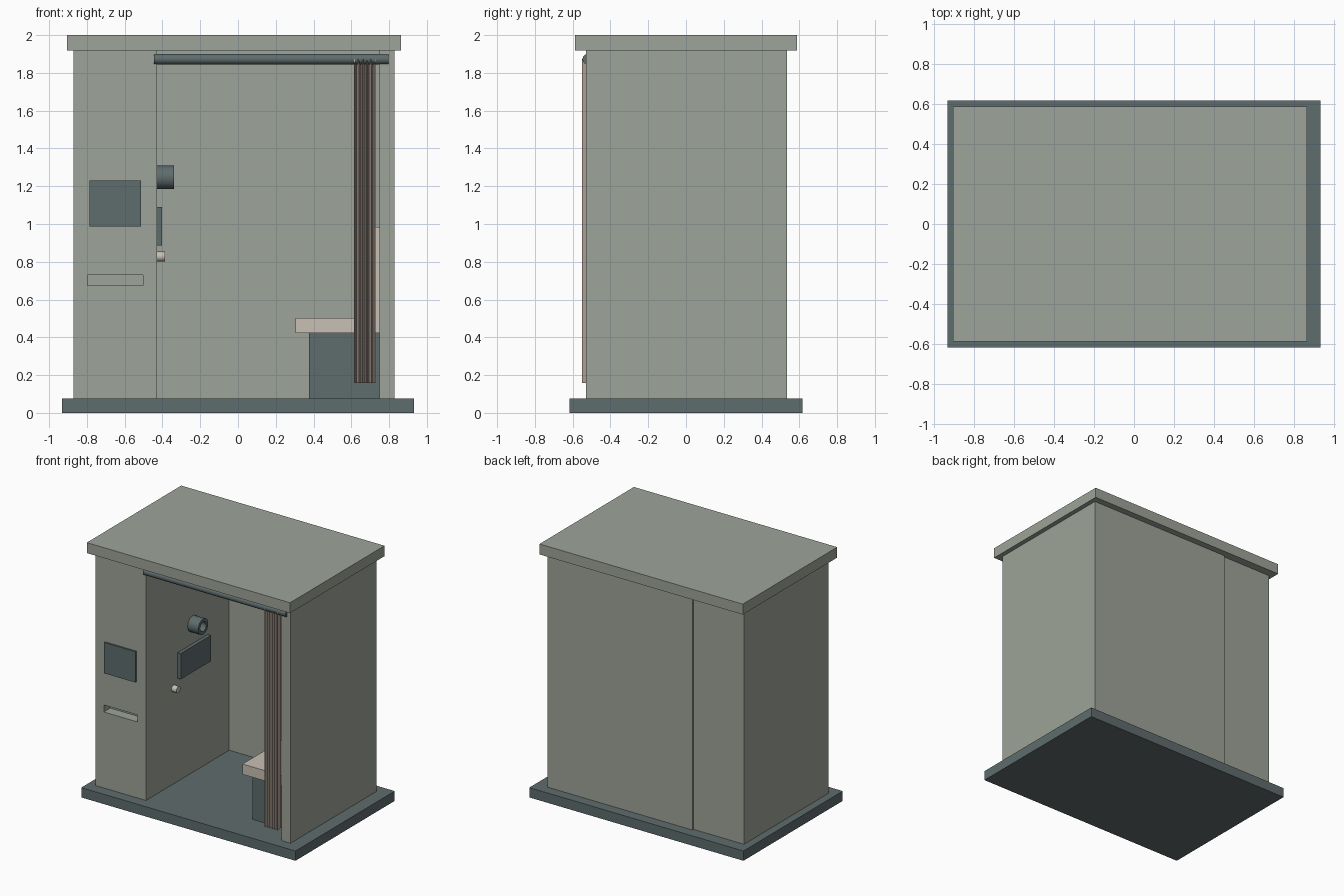
import bpy, bmesh, math
from mathutils import Matrix, Vector

if "Cube" in bpy.data.objects:
    bpy.data.objects.remove(bpy.data.objects["Cube"])


def material(name, rgb):
    m = bpy.data.materials.new(name)
    m.diffuse_color = (*rgb, 1)
    m.use_nodes = True
    m.node_tree.nodes["Principled BSDF"].inputs["Base Color"].default_value = m.diffuse_color
    return m


PANEL = material("grey green panel", (0.337, 0.371, 0.319))
SLATE = material("dark slate", (0.114, 0.150, 0.153))
BEIGE = material("warm beige", (0.578, 0.527, 0.451))
CLOTH = material("curtain brown", (0.45, 0.375, 0.32))


def finish(name, bm, mat, smooth=False):
    bmesh.ops.recalc_face_normals(bm, faces=bm.faces[:])
    me = bpy.data.meshes.new(name)
    bm.to_mesh(me)
    bm.free()
    me.materials.append(mat)
    ob = bpy.data.objects.new(name, me)
    bpy.context.collection.objects.link(ob)
    if smooth:
        bpy.ops.object.select_all(action='DESELECT')
        ob.select_set(True)
        bpy.context.view_layer.objects.active = ob
        bpy.ops.object.shade_smooth_by_angle(angle=math.radians(35))
    return ob


def box_bm(x, y, z):
    bm = bmesh.new()
    bmesh.ops.create_cube(bm, size=1)
    for v in bm.verts:
        v.co = Vector([r[0] if c < 0 else r[1] for c, r in zip(v.co, (x, y, z))])
    return bm


def box(name, x, y, z, mat):
    return finish(name, box_bm(x, y, z), mat)


def rod(name, x, y, z, r, mat, sides=32, hole=0, depth=0):
    """Cylinder along x, optionally with a round recess in its +x end."""
    bm = bmesh.new()
    bmesh.ops.create_cone(bm, cap_ends=True, segments=sides, radius1=r, radius2=r,
                          depth=x[1] - x[0])
    bm.transform(Matrix.Translation(((x[0] + x[1]) / 2, y, z))
                 @ Matrix.Rotation(math.pi / 2, 4, 'Y'))
    if hole:
        bm.normal_update()
        cap = max(bm.faces, key=lambda f: f.calc_center_median().x)
        bmesh.ops.inset_individual(bm, faces=[cap], thickness=r - hole)
        ext = bmesh.ops.extrude_discrete_faces(bm, faces=[cap])["faces"][0]
        bmesh.ops.translate(bm, verts=ext.verts[:], vec=(-depth, 0, 0))
    return finish(name, bm, mat, True)


# Floor slab and roof slab
box("base", (-0.932, 0.932), (-0.617, 0.617), (0, 0.077), SLATE)
box("roof", (-0.905, 0.864), (-0.587, 0.587), (1.918, 2.0), PANEL)

# Machine cabinet with a recessed delivery slot in its front
bm = box_bm((-0.87, -0.43), (-0.53, 0.522), (0.077, 1.918))
bm.normal_update()
front = min(bm.faces, key=lambda f: f.calc_center_median().y)
bmesh.ops.inset_individual(bm, faces=[front], thickness=0.05)
mid = front.calc_center_median()
for v in front.verts:
    v.co.x = -0.797 if v.co.x < mid.x else -0.503
    v.co.z = 0.675 if v.co.z < mid.z else 0.73
slot = bmesh.ops.extrude_discrete_faces(bm, faces=[front])["faces"][0]
bmesh.ops.translate(bm, verts=slot.verts[:], vec=(0, 0.08, 0))
finish("cabinet", bm, PANEL)

# Side wall and back panel
box("side_wall", (0.75, 0.828), (-0.53, 0.505), (0.077, 1.918), PANEL)
box("back_panel", (-0.43, 0.828), (0.505, 0.536), (0.077, 1.918), PANEL)

# Outside display, inside display, lens tube and button
box("outer_display", (-0.785, -0.513), (-0.544, -0.53), (0.988, 1.23), SLATE)
box("inner_display", (-0.43, -0.402), (-0.137, 0.238), (0.887, 1.09), SLATE)
rod("lens_tube", (-0.43, -0.338), 0.05, 1.247, 0.062, SLATE, hole=0.037, depth=0.06)
rod("button", (-0.43, -0.387), -0.187, 0.828, 0.026, BEIGE, sides=24)

# Bench
box("seat_base", (0.376, 0.75), (-0.355, 0.375), (0.077, 0.422), SLATE)
box("seat_cushion", (0.305, 0.75), (-0.38, 0.40), (0.422, 0.503), BEIGE)
box("backrest", (0.70, 0.75), (-0.38, 0.40), (0.503, 0.985), BEIGE)

# Curtain rail and the gathered, pleated curtain
rod("curtain_rail", (-0.445, 0.797), -0.52, 1.873, 0.0275, SLATE)
bm = bmesh.new()
folds = 10
rows = []
for side in (-0.002, 0.002):
    for z in (0.157, 1.873):
        rows.append([bm.verts.new((0.617 + 0.11 * i / folds + side,
                                   -0.52 + (-0.03 if i % 2 == 0 else 0.03), z))
                     for i in range(folds + 1)])
b0, t0, b1, t1 = rows
for lo, hi in ((b0, t0), (b1, t1), (b0, b1), (t0, t1)):
    for i in range(folds):
        bm.faces.new((lo[i], lo[i + 1], hi[i + 1], hi[i]))
for i in (0, folds):
    bm.faces.new((b0[i], b1[i], t1[i], t0[i]))
finish("curtain", bm, CLOTH)
